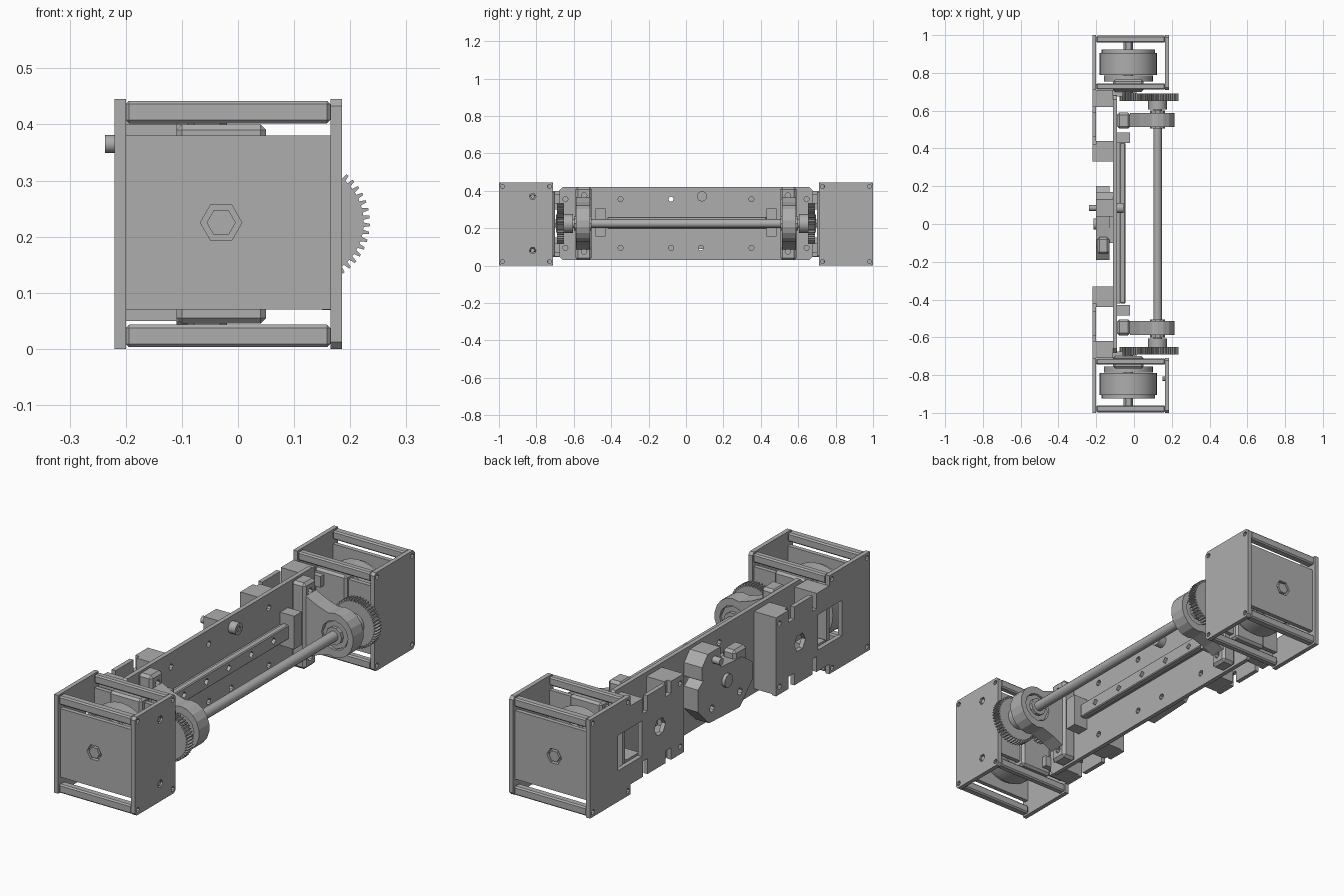
import bpy, bmesh
from math import cos, sin, pi, radians
from mathutils import Matrix, Vector

cube = bpy.data.objects.get("Cube")
if cube:
    bpy.data.objects.remove(cube, do_unlink=True)

grey = bpy.data.materials.new("machined grey")
grey.use_nodes = True
grey.diffuse_color = (0.42, 0.42, 0.42, 1)
grey.node_tree.nodes["Principled BSDF"].inputs["Base Color"].default_value = grey.diffuse_color

MID = 0.225          # height of the drive axes
MOTOR_X, ROD_X = -0.03, 0.125


def finish(name, bm):
    bmesh.ops.recalc_face_normals(bm, faces=bm.faces)
    mesh = bpy.data.meshes.new(name)
    bm.to_mesh(mesh)
    bm.free()
    mesh.materials.append(grey)
    ob = bpy.data.objects.new(name, mesh)
    bpy.context.collection.objects.link(ob)
    return ob


def box(name, xs, ys, zs, bevel=0):
    bm = bmesh.new()
    bmesh.ops.create_cube(bm, size=1)
    for v in bm.verts:
        v.co = Vector([(r[0] + r[1]) / 2 + c * (r[1] - r[0]) for c, r in zip(v.co, (xs, ys, zs))])
    if bevel:
        bmesh.ops.bevel(bm, geom=bm.edges[:], offset=bevel, segments=1, affect='EDGES')
    return finish(name, bm)


def prism(name, outline, axis, lo, hi):
    """Extrude an outline: (y, z) points along x, or (x, z) points along y."""
    bm = bmesh.new()
    place = (lambda p, t: (t, p[0], p[1])) if axis == 'x' else (lambda p, t: (p[0], t, p[1]))
    face = bm.faces.new([bm.verts.new(place(p, lo)) for p in outline])
    new = bmesh.ops.extrude_face_region(bm, geom=[face])["geom"]
    shift = Vector(place((0, 0), hi - lo))
    bmesh.ops.translate(bm, vec=shift, verts=[g for g in new if isinstance(g, bmesh.types.BMVert)])
    return finish(name, bm)


def circle(a, b, r, n, turn=0.0):
    return [(a + r * cos(2 * pi * i / n + turn), b + r * sin(2 * pi * i / n + turn)) for i in range(n)]


def rod(name, axis, a, b, r, lo, hi, n=16, smooth=True):
    ob = prism(name, circle(a, b, r, n), axis, lo, hi)
    if smooth:
        smooth_edges(ob)
    return ob


def smooth_edges(ob):
    bpy.ops.object.select_all(action='DESELECT')
    ob.select_set(True)
    bpy.context.view_layer.objects.active = ob
    bpy.ops.object.shade_smooth_by_angle(angle=radians(32))


def cut(ob, cutters):
    for c in cutters:
        c.hide_render = True
        m = ob.modifiers.new("hole", 'BOOLEAN')
        m.operation, m.solver, m.object = 'DIFFERENCE', 'EXACT', c
        bpy.context.view_layer.objects.active = ob
        bpy.ops.object.modifier_apply(modifier=m.name)
        bpy.data.objects.remove(c, do_unlink=True)
    return ob


def gear(name, x, r, teeth, lo, hi):
    pts = []
    for i in range(teeth):
        for step, rad in ((0, r - 0.011), (0.4, r - 0.011), (0.55, r), (0.85, r)):
            t = 2 * pi * (i + step) / teeth
            pts.append((x + rad * cos(t), MID + rad * sin(t)))
    return prism(name, pts, 'y', lo, hi)


def holes(spots, r, lo, hi, n=8):
    return [rod("hole_cutter", 'x', y, z, r, lo, hi, n, False) for y, z in spots]


# ---- Central spine plate and rail ----
spine = prism("spine_plate", [(-0.68, 0.05), (-0.66, 0.03), (0.66, 0.03), (0.68, 0.05),
                              (0.68, 0.4), (0.66, 0.42), (-0.66, 0.42), (-0.68, 0.4)], 'x', -0.11, -0.09)
cut(spine, holes([(sy * y, z) for sy in (-1, 1) for z in (0.095, 0.355)
                  for y in (0.08, 0.35, 0.645) if (sy * y, z) != (0.08, 0.355)], 0.014, -0.15, -0.05))
rail = box("slide_rail", (-0.075, -0.045), (-0.42, 0.43), (0.195, 0.26), 0.004)
cut(rail, holes([(-0.32 + 0.16 * i, 0.228) for i in range(5)], 0.016, -0.1, 0, 4))
box("rail_backing", (-0.09, -0.075), (-0.42, 0.43), (0.205, 0.25))

# ---- Rod between the two bearings ----
rod("drive_rod", 'y', ROD_X, MID, 0.023, -0.69, 0.69, 12)

for s in (-1, 1):
    end = "front_" if s < 0 else "back_"

    def ys(a, b):
        return tuple(sorted((s * a, s * b)))

    # ---- Rail stop and bearing block ----
    box(end + "rail_stop", (-0.09, -0.02), ys(0.43, 0.485), (0.155, 0.305))
    foot = box(end + "bearing_foot", (-0.09, -0.02), ys(0.505, 0.59), (0.03, 0.42), 0.012)
    cut(foot, holes([(s * 0.545, 0.075), (s * 0.545, 0.375)], 0.015, -0.05, 0.05))
    hump = [(-0.02, 0.085), (0.03, 0.11)] + [
        (ROD_X + 0.092 * cos(t), MID + 0.1 * sin(t))
        for t in [radians(-110 + 20 * i) for i in range(12)]] + [(0.03, 0.34), (-0.02, 0.365)]
    hump_ob = prism(end + "bearing_housing", hump, 'y', *ys(0.513, 0.588))
    cut(hump_ob, [rod("bore_cutter", 'y', ROD_X, MID, 0.066, *ys(0.48, 0.62), 12, False)])
    ring = rod(end + "bearing_ring", 'y', ROD_X, MID, 0.064, *ys(0.52, 0.58), 8, False)
    rod(end + "bearing_collar", 'y', ROD_X, MID, 0.04, *ys(0.505, 0.6), 10, False)

    # ---- Gear pair ----
    gear(end + "large_gear", ROD_X, 0.11, 48, *ys(0.652, 0.69))
    rod(end + "gear_hub", 'y', ROD_X, MID, 0.05, *ys(0.605, 0.652))
    gear(end + "pinion", MOTOR_X, 0.047, 18, *ys(0.65, 0.695))

    # ---- Motor ----
    rod(end + "motor_can", 'y', MOTOR_X, MID, 0.152, *ys(0.79, 0.905), 32)
    rod(end + "motor_cap", 'y', MOTOR_X, MID, 0.142, *ys(0.905, 0.925), 32)
    rod(end + "motor_base", 'y', MOTOR_X, MID, 0.13, *ys(0.755, 0.787), 32)
    rod(end + "motor_shaft", 'y', MOTOR_X, MID, 0.026, *ys(0.69, 0.985), 6, False)
    box(end + "motor_mount", (-0.11, 0.05), ys(0.70, 0.765), (0.045, 0.4), 0.01)
    for z in (0.095, 0.355):
        box(end + "mount_lug", (-0.11, -0.06), ys(0.675, 0.73), (z - 0.025, z + 0.025))

    # ---- Open box round the motor ----
    corner = [(s * y, z) for y in (0.73, 0.98) for z in (0.022, 0.423)]
    side = prism(end + "left_side_plate",
                 [(s * y, z) for y, z in ((0.71, 0.012), (0.722, 0), (0.988, 0), (1, 0.012),
                                          (1, 0.433), (0.988, 0.445), (0.722, 0.445), (0.71, 0.433))],
                 'x', 0.165, 0.185)
    cut(side, holes(corner, 0.011, 0.15, 0.2))
    if s < 0:
        for z in (0.08, 0.37):
            cut(side, holes([(-0.82, z)], 0.018, 0.15, 0.2, 6))
            rod(end + "side_screw", 'x', -0.82, z, 0.012, 0.15, 0.18, 6, False)

    # Long plate that reaches inwards to carry the spine
    outline = [(1, 0), (1, 0.445), (0.71, 0.445), (0.71, 0.4), (0.62, 0.4), (0.62, 0.33),
               (0.59, 0.33), (0.59, 0.4), (0.46, 0.4), (0.46, 0.345), (0.42, 0.345), (0.42, 0.4),
               (0.33, 0.4)]
    lower = [(y, 0.445 - z) for y, z in reversed(outline[2:])]
    arm = prism(end + "right_arm_plate", [(s * y, z) for y, z in outline + lower], 'x', -0.22, -0.2)
    cut(arm, holes(corner, 0.011, -0.25, -0.15)
        + [box("window_cutter", (-0.25, -0.15), ys(0.63, 0.8), (0.14, 0.3))]
        + holes([(s * 0.5, MID)], 0.04, -0.25, -0.15, 6)
        + holes([(s * 0.355, 0.08), (s * 0.355, 0.365)], 0.012, -0.25, -0.15))
    for z in (0.05, 0.3):
        box(end + "arm_spacer", (-0.2, -0.11), ys(0.33, 0.44), (z, z + 0.1))
        box(end + "arm_root_spacer", (-0.2, -0.11), ys(0.62, 0.71), (z, z + 0.1))
    box(end + "arm_web", (-0.2, -0.11), ys(0.33, 0.36), (0.14, 0.31))

    # Rails and panels closing the two ends of the box
    for a, b in ((0.96, 0.997), (0.712, 0.745)):
        for z in (0.003, 0.402):
            box(end + "box_rail", (-0.2, 0.165), ys(a, b), (z, z + 0.04), 0.006)
    for a, b in ((0.965, 0.985), (0.72, 0.74)):
        panel = box(end + "box_panel", (-0.2, 0.165), ys(a, b), (0.07, 0.38))
        cut(panel, [rod("shaft_cutter", 'y', MOTOR_X, MID, 0.037, *ys(a - 0.02, b + 0.02), 6, False)])

# ---- Faceted handle mount in the middle of the right side ----
mount = prism("centre_mount", [(0.2, 0.17), (0.12, 0.09), (-0.1, 0.08), (-0.19, 0.17),
                               (-0.19, 0.25), (-0.12, 0.3), (0.13, 0.32), (0.2, 0.27)], 'x', -0.2, -0.13)
cut(mount, holes([(0.1, 0.15), (-0.1, 0.15)], 0.016, -0.25, -0.1))
box("centre_spacer", (-0.135, -0.11), (-0.1, 0.12), (0.12, 0.3))
prism("upper_clamp", [(0.04, 0.3), (0.17, 0.3), (0.17, 0.36), (0.13, 0.405), (0.04, 0.405)], 'x', -0.2, -0.11)
box("lower_clamp", (-0.195, -0.13), (-0.16, -0.07), (0.27, 0.34), 0.012)
rod("mount_pin", 'z' and 'x', 0.0, 0.24, 0.03, -0.215, -0.19, 12)
rod("clamp_bolt", 'x', 0.085, 0.365, 0.016, -0.237, -0.06, 12)
head = rod("bolt_head", 'x', 0.085, 0.37, 0.027, -0.09, -0.055, 16)
cut(head, holes([(0.085, 0.37)], 0.014, -0.06, -0.04, 6))
